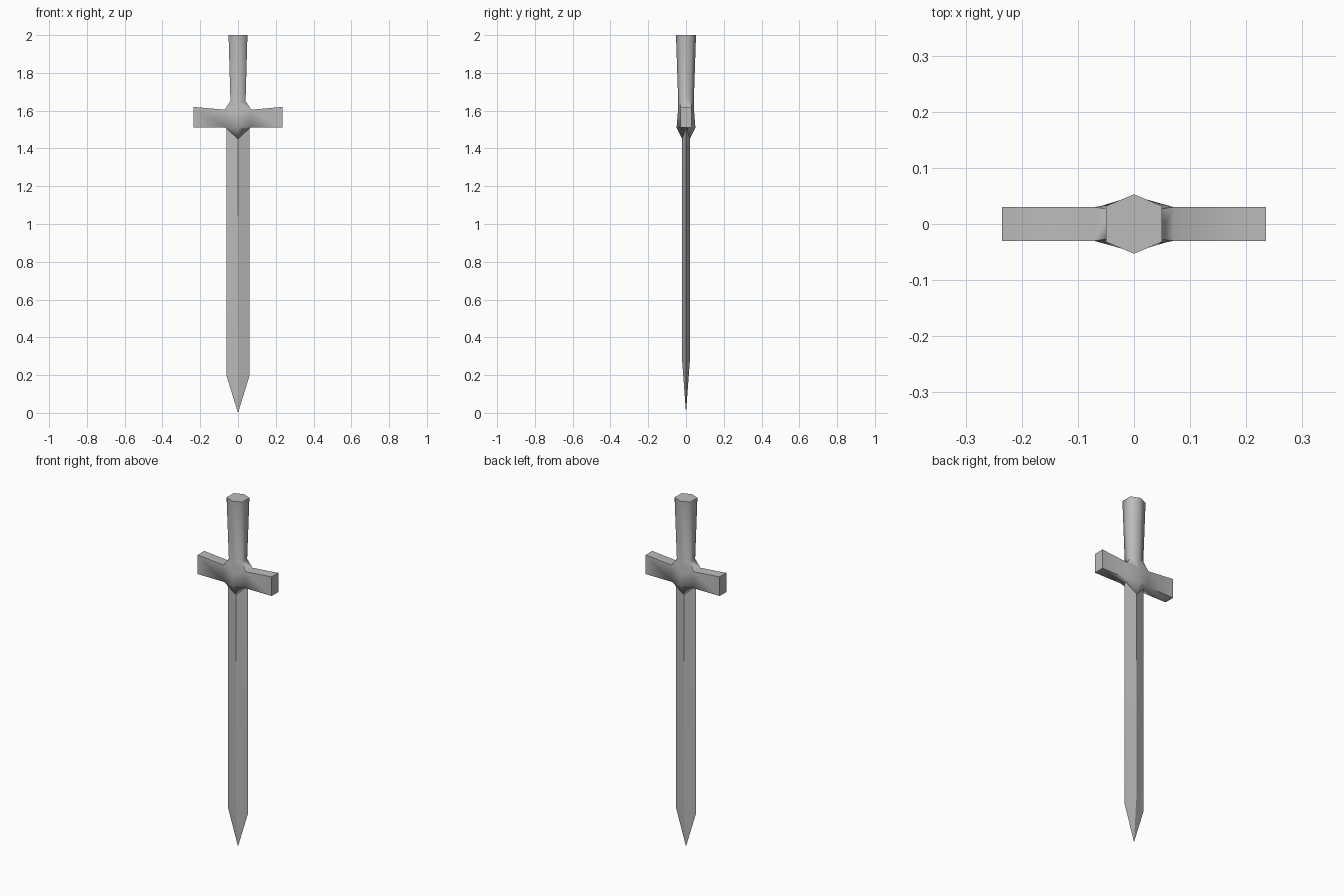
import bpy, bmesh, math

cube = bpy.data.objects.get("Cube")
if cube:
    bpy.data.objects.remove(cube)

steel = bpy.data.materials.new("plain grey")
steel.use_nodes = True
GREY = (0.5, 0.5, 0.5, 1)
steel.diffuse_color = GREY
steel.node_tree.nodes["Principled BSDF"].inputs["Base Color"].default_value = GREY


def finish(name, bm, angle):
    bmesh.ops.recalc_face_normals(bm, faces=bm.faces)
    mesh = bpy.data.meshes.new(name)
    bm.to_mesh(mesh)
    bm.free()
    mesh.materials.append(steel)
    obj = bpy.data.objects.new(name, mesh)
    bpy.context.collection.objects.link(obj)
    bpy.ops.object.select_all(action='DESELECT')
    obj.select_set(True)
    bpy.context.view_layer.objects.active = obj
    bpy.ops.object.shade_smooth_by_angle(angle=math.radians(angle))
    return obj


def loft(bm, rings):
    """Join successive closed rings; returns the side faces of each band."""
    n = len(rings[0])
    return [[bm.faces.new((a[i], a[(i + 1) % n], b[(i + 1) % n], b[i]))
             for i in range(n)] for a, b in zip(rings, rings[1:])]


# Hilt: six-sided grip flowing into the guard hub
bm = bmesh.new()


def hex_ring(x, flat_y, ridge_y, side_z, ridge_z):
    pts = [(x, -flat_y, side_z), (x, flat_y, side_z), (0, ridge_y, ridge_z),
           (-x, flat_y, side_z), (-x, -flat_y, side_z), (0, -ridge_y, ridge_z)]
    return [bm.verts.new(p) for p in pts]


rings = [hex_ring(0.05, 0.032, 0.053, 2.0, 2.0),
         hex_ring(0.04, 0.026, 0.041, 1.65, 1.64),
         hex_ring(0.071, 0.03, 0.044, 1.605, 1.58),
         hex_ring(0.066, 0.03, 0.05, 1.51, 1.51),
         hex_ring(0.062, 0.004, 0.02, 1.508, 1.45)]
bands = loft(bm, rings)
bm.faces.new(rings[0])
bm.faces.new(rings[-1])

# Guard arms: pull the hub's two side faces outward
sides = [bands[2][0], bands[2][3]]
for face in bmesh.ops.extrude_discrete_faces(bm, faces=sides)["faces"]:
    for v in face.verts:
        v.co.x = math.copysign(0.235, v.co.x)
        if v.co.z > 1.55:
            v.co.z = 1.62
finish("hilt_and_guard", bm, 70)

# Blade: diamond section narrowing to a point
bm = bmesh.new()


def diamond(edge_z, ridge_z):
    pts = [(0.062, 0, edge_z), (0, 0.02, ridge_z),
           (-0.062, 0, edge_z), (0, -0.02, ridge_z)]
    return [bm.verts.new(p) for p in pts]


top, shoulder = diamond(1.53, 1.53), diamond(0.2, 0.27)
loft(bm, [top, shoulder])
bm.faces.new(top)
tip = bm.verts.new((0, 0, 0))
for i in range(4):
    bm.faces.new((shoulder[i], shoulder[(i + 1) % 4], tip))
finish("blade", bm, 20)
